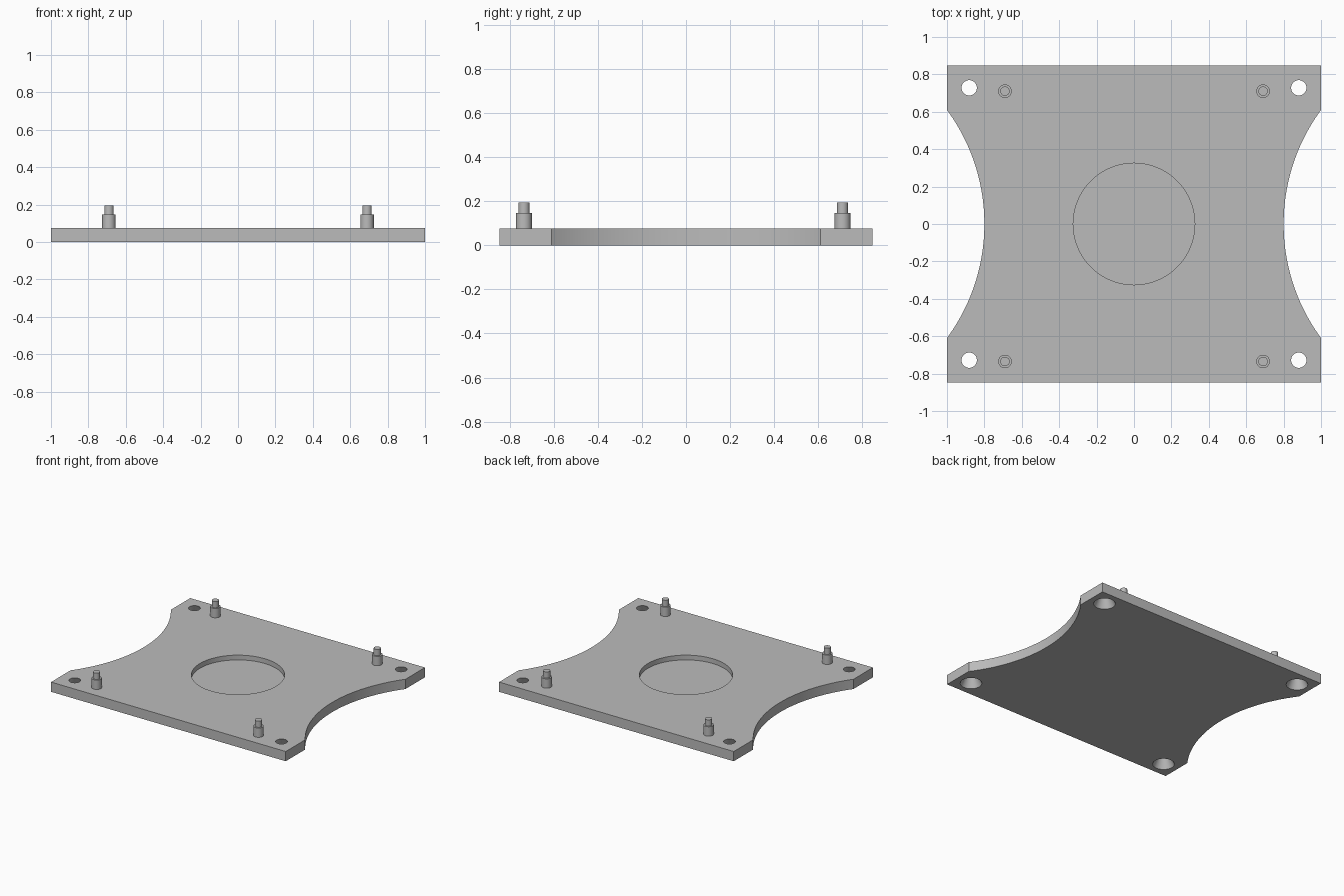
import bpy, bmesh, math

if "Cube" in bpy.data.objects:
    bpy.data.objects.remove(bpy.data.objects["Cube"])

HALF_Y = 0.847      # half depth of the plate
TOP = 0.075         # plate thickness
RECESS_FLOOR = 0.038

grey = bpy.data.materials.new("plain grey")
grey.diffuse_color = (0.5, 0.5, 0.5, 1)
grey.use_nodes = True
grey.node_tree.nodes["Principled BSDF"].inputs["Base Color"].default_value = grey.diffuse_color


def make_object(name, bm):
    bmesh.ops.recalc_face_normals(bm, faces=bm.faces)
    mesh = bpy.data.meshes.new(name)
    bm.to_mesh(mesh)
    bm.free()
    mesh.materials.append(grey)
    obj = bpy.data.objects.new(name, mesh)
    bpy.context.collection.objects.link(obj)
    return obj


def turned(name, x, y, profile, segments=48):
    """Closed round solid from a list of (radius, z) rings."""
    bm = bmesh.new()
    rings = []
    for r, z in profile:
        rings.append([bm.verts.new((x + r * math.cos(2 * math.pi * i / segments),
                                    y + r * math.sin(2 * math.pi * i / segments), z))
                      for i in range(segments)])
    for a, b in zip(rings, rings[1:]):
        for i in range(segments):
            j = (i + 1) % segments
            bm.faces.new((a[i], a[j], b[j], b[i]))
    bm.faces.new(rings[0])
    bm.faces.new(rings[-1])
    return make_object(name, bm)


def smooth(obj):
    bpy.ops.object.select_all(action='DESELECT')
    obj.select_set(True)
    bpy.context.view_layer.objects.active = obj
    bpy.ops.object.shade_smooth_by_angle(angle=math.radians(30))


# Plate outline: straight front and back, a shallow arc bitten from each side
ARC_HALF, ARC_DEPTH, STEPS = 0.61, 0.2, 48
radius = (ARC_HALF ** 2 + ARC_DEPTH ** 2) / (2 * ARC_DEPTH)
centre_x = 1 - ARC_DEPTH + radius
sweep = math.asin(ARC_HALF / radius)
right = [(1, -HALF_Y)]
for i in range(STEPS + 1):
    t = -sweep + 2 * sweep * i / STEPS
    right.append((centre_x - radius * math.cos(t), radius * math.sin(t)))
right.append((1, HALF_Y))
outline = right + [(-x, -y) for x, y in right]

bm = bmesh.new()
base = bm.faces.new([bm.verts.new((x, y, 0)) for x, y in outline])
ext = bmesh.ops.extrude_face_region(bm, geom=[base], use_keep_orig=True)
bmesh.ops.translate(bm, vec=(0, 0, TOP),
                    verts=[v for v in ext["geom"] if isinstance(v, bmesh.types.BMVert)])
plate = make_object("base_plate", bm)

# Round recess and countersunk corner holes
cutters = [turned("recess_cutter", 0, 0, [(0.325, RECESS_FLOOR), (0.325, 0.2)], 96)]
slope = (0.076 - 0.041) / TOP
for sx in (-1, 1):
    for sy in (-1, 1):
        cutters.append(turned("screw_hole_cutter", sx * 0.881, sy * 0.728,
                              [(0.076 + slope * 0.02, -0.02), (0.041, TOP), (0.041, 0.12)]))
for cutter in cutters:
    mod = plate.modifiers.new("cut", 'BOOLEAN')
    mod.operation = 'DIFFERENCE'
    mod.solver = 'EXACT'
    mod.object = cutter

# Bake the cuts and drop the cutters
bpy.context.view_layer.update()
cut_mesh = bpy.data.meshes.new_from_object(
    plate.evaluated_get(bpy.context.evaluated_depsgraph_get()))
plate.modifiers.clear()
plate.data = cut_mesh
for cutter in cutters:
    bpy.data.objects.remove(cutter)
smooth(plate)

# Stepped mounting pegs
for x in (-0.69, 0.69):
    for y in (-0.735, 0.71):
        peg = turned("mounting_peg", x, y,
                     [(0.036, TOP - 0.01), (0.036, 0.147), (0.025, 0.147), (0.025, 0.195)], 32)
        smooth(peg)
